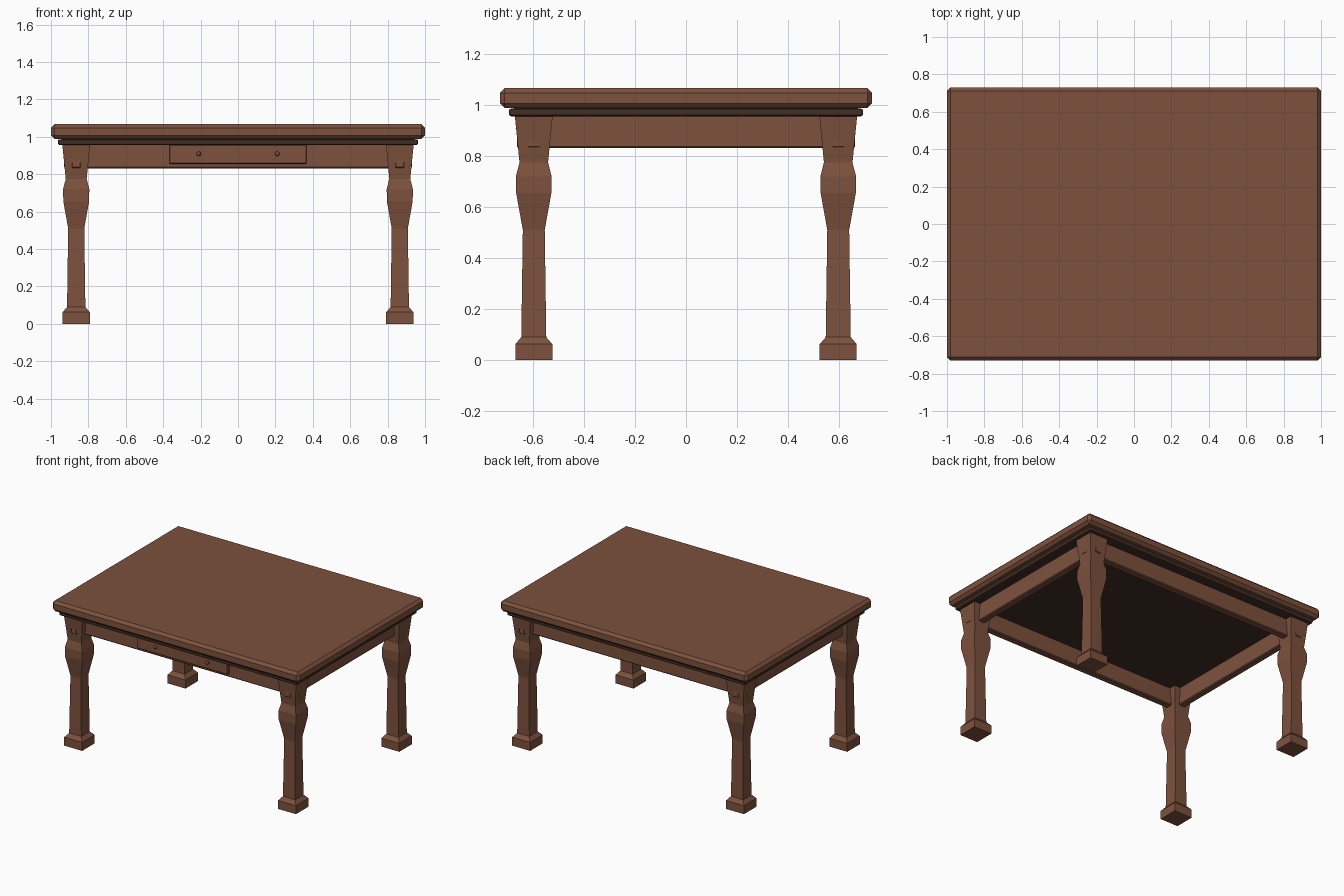
import bpy, bmesh, math
from mathutils import Matrix

if "Cube" in bpy.data.objects:
    bpy.data.objects.remove(bpy.data.objects["Cube"])


def material(name, rgb):
    m = bpy.data.materials.new(name)
    m.diffuse_color = (*rgb, 1)
    m.use_nodes = True
    m.node_tree.nodes["Principled BSDF"].inputs["Base Color"].default_value = m.diffuse_color
    return m


WOOD = material("brown wood", (0.205, 0.083, 0.047))
DARK = material("dark wood", (0.055, 0.026, 0.016))


def finish(name, bm, mat):
    bmesh.ops.recalc_face_normals(bm, faces=bm.faces)
    me = bpy.data.meshes.new(name)
    bm.to_mesh(me)
    bm.free()
    me.materials.append(mat)
    ob = bpy.data.objects.new(name, me)
    bpy.context.collection.objects.link(ob)
    return ob


def box(name, lo, hi, mat, bevel=0.0, segments=1):
    bm = bmesh.new()
    size = [b - a for a, b in zip(lo, hi)]
    mid = [(a + b) / 2 for a, b in zip(lo, hi)]
    bmesh.ops.create_cube(bm, size=1, matrix=Matrix.Translation(mid) @ Matrix.Diagonal((*size, 1)))
    if bevel:
        bmesh.ops.bevel(bm, geom=bm.edges[:], offset=bevel, segments=segments,
                        profile=0.5, affect='EDGES')
    return finish(name, bm, mat)


# Square leg profile: (half width, height)
LEG = [(0.0725, 0), (0.0725, 0.062), (0.049, 0.09), (0.043, 0.51), (0.069, 0.655),
       (0.070, 0.72), (0.056, 0.775), (0.0745, 0.96)]
LX, LY = 0.865, 0.597


def leg(name, x, y):
    bm = bmesh.new()
    rings = [[bm.verts.new((x + sx * w, y + sy * w, z))
              for sx, sy in ((-1, -1), (1, -1), (1, 1), (-1, 1))] for w, z in LEG]
    for a, b in zip(rings, rings[1:]):
        for i in range(4):
            j = (i + 1) % 4
            bm.faces.new((a[i], a[j], b[j], b[i]))
    bm.faces.new(rings[0])
    bm.faces.new(rings[-1])
    finish(name, bm, WOOD)


# Top slab and dark moulding beneath it
box("table_top", (-1, -0.73, 0.988), (1, 0.73, 1.067), WOOD, 0.019)
box("moulding_neck", (-0.945, -0.675, 0.975), (0.945, 0.675, 0.995), DARK)
box("moulding", (-0.963, -0.695, 0.956), (0.963, 0.695, 0.986), DARK, 0.009, 2)

for sx, side in ((-1, "left"), (1, "right")):
    for sy, end in ((-1, "front"), (1, "back")):
        leg(f"{end}_{side}_leg", sx * LX, sy * LY)

# Apron rails; their ends show through the legs as tenons
T = 0.026
for s, a, b in ((-1, "front", "left"), (1, "back", "right")):
    box(a + "_rail", (-0.929, s * LY - T, 0.831), (0.929, s * LY + T, 0.965), WOOD, 0.006)
    box(b + "_rail", (s * LX - T, -0.663, 0.831), (s * LX + T, 0.663, 0.965), WOOD, 0.006)

# Drawer front with two round knobs
box("drawer_front", (-0.367, -0.643, 0.855), (0.367, -0.60, 0.957), WOOD, 0.004)
for s, side in ((-1, "left"), (1, "right")):
    bm = bmesh.new()
    bmesh.ops.create_uvsphere(bm, u_segments=12, v_segments=8, radius=0.012,
                              matrix=Matrix.Translation((s * 0.21, -0.656, 0.909)))
    bmesh.ops.create_cone(bm, cap_ends=True, segments=12, radius1=0.007, radius2=0.007, depth=0.024,
                          matrix=Matrix.Translation((s * 0.21, -0.645, 0.909)) @ Matrix.Rotation(math.pi / 2, 4, 'X'))
    finish(side + "_knob", bm, WOOD)
